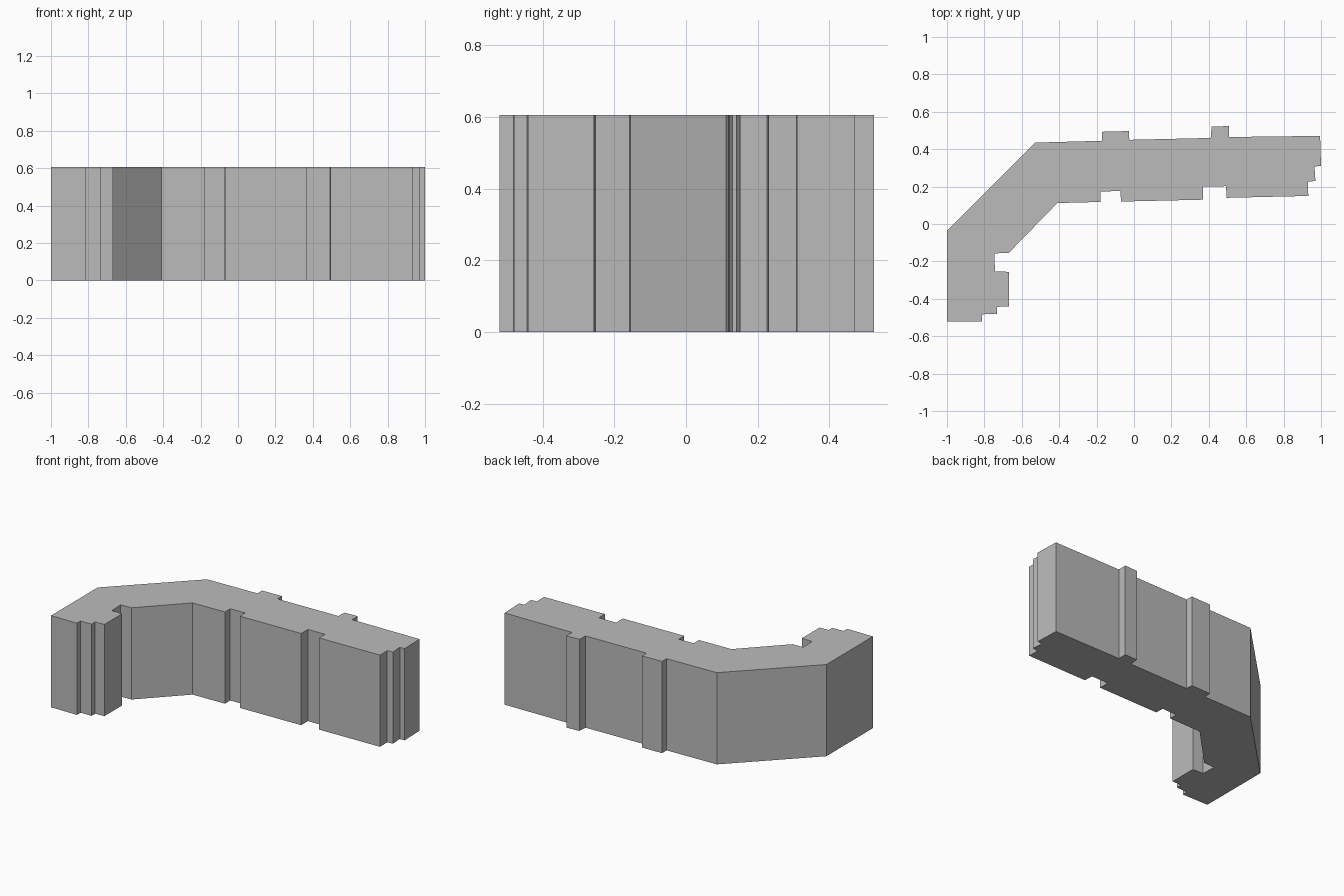
import bpy
import bmesh

WALL_HEIGHT = 0.605

default_cube = bpy.data.objects.get("Cube")
if default_cube:
    bpy.data.objects.remove(default_cube, do_unlink=True)


def make_material(name, colour):
    material = bpy.data.materials.new(name)
    material.use_nodes = True
    material.diffuse_color = colour
    material.node_tree.nodes["Principled BSDF"].inputs["Base Color"].default_value = colour
    return material


def extrude_outline(name, outline, height, material):
    """Raise a closed floor plan into a solid block with flat faces."""
    bm = bmesh.new()
    floor = bm.faces.new([bm.verts.new((x, y, 0)) for x, y in outline])
    raised = bmesh.ops.extrude_face_region(bm, geom=[floor], use_keep_orig=True)
    top_verts = [item for item in raised["geom"] if isinstance(item, bmesh.types.BMVert)]
    bmesh.ops.translate(bm, verts=top_verts, vec=(0, 0, height))
    bmesh.ops.recalc_face_normals(bm, faces=bm.faces)
    mesh = bpy.data.meshes.new(name)
    bm.to_mesh(mesh)
    bm.free()
    mesh.materials.append(material)
    wall = bpy.data.objects.new(name, mesh)
    bpy.context.collection.objects.link(wall)
    return wall


# Outer face: short wing, diagonal corner, long wing with two pilasters
outer_corner = [(-1, -.52), (-1, -.035), (-.53, .435)]
outer_pilasters = [
    (-.17, .445), (-.17, .493), (-.028, .497), (-.025, .45),
    (.41, .46), (.415, .52), (.507, .524), (.507, .465),
]

# Stepped jamb closing the long wing
long_wing_jamb = [(.995, .471), (1, .31), (.965, .308), (.97, .23), (.93, .226), (.932, .15)]

# Inner face: recess, pilaster groove and diagonal corner
inner_recesses = [
    (.495, .14), (.492, .202), (.37, .2), (.37, .13),
    (-.07, .12), (-.072, .177), (-.178, .173), (-.178, .118),
]
inner_corner = [(-.41, .112), (-.67, -.155)]

# Notch and stepped jamb closing the short wing
short_wing_jamb = [
    (-.747, -.157), (-.743, -.253), (-.667, -.256), (-.667, -.44),
    (-.732, -.443), (-.732, -.48), (-.812, -.483), (-.812, -.52),
]

stone = make_material("plain grey stone", (.5, .5, .5, 1))
outline = (outer_corner + outer_pilasters + long_wing_jamb
           + inner_recesses + inner_corner + short_wing_jamb)
extrude_outline("angled_wall", outline, WALL_HEIGHT, stone)
